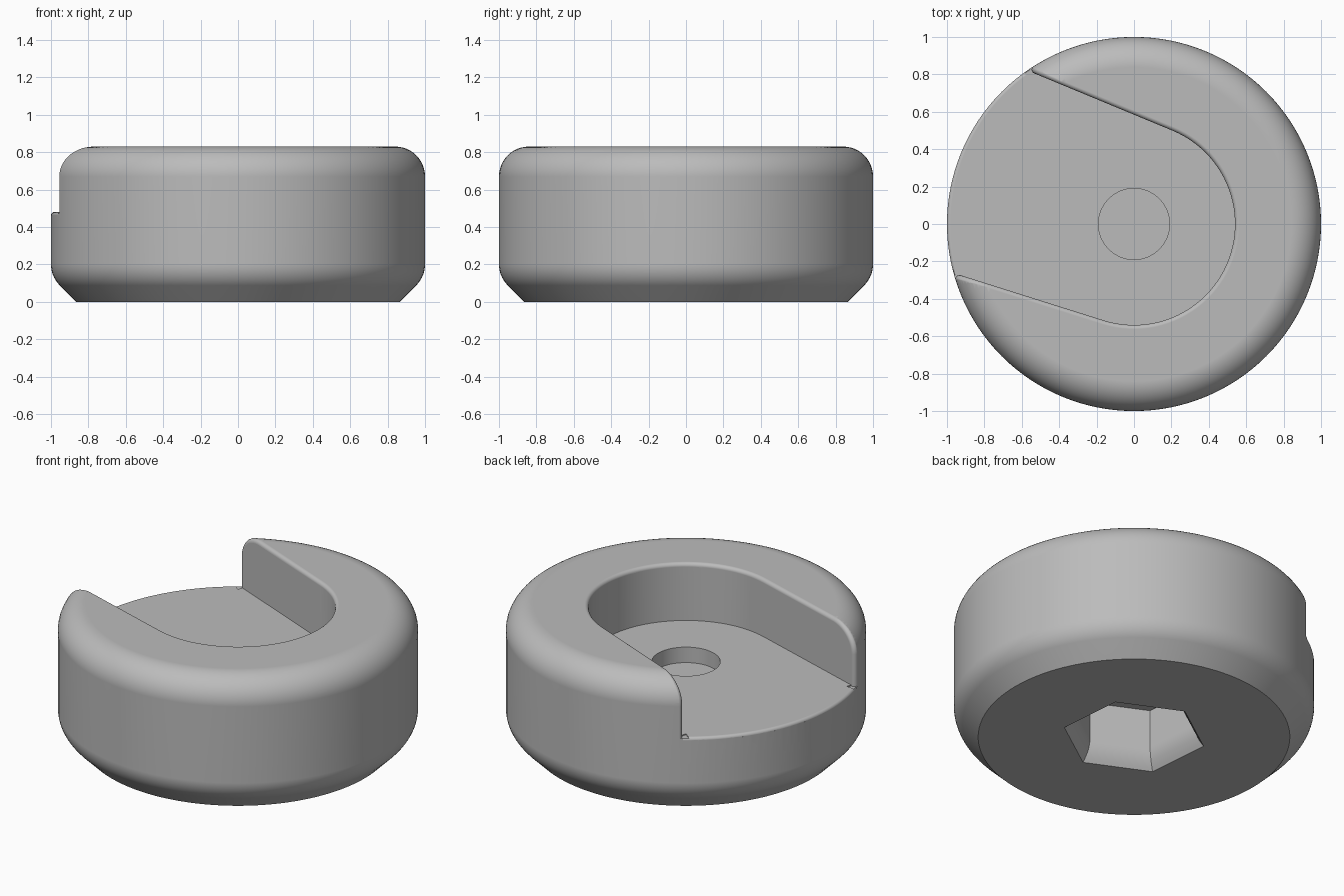
import bpy
import bmesh
from math import sin, cos, pi, radians, sqrt, tan, acos
from mathutils import Vector

if "Cube" in bpy.data.objects:
    bpy.data.objects.remove(bpy.data.objects["Cube"])

TOP, FLOOR, RIM = 0.83, 0.48, 0.16
SLOT_R, EDGE_R = 0.54, 0.022
UPPER, LOWER = radians(67.5), radians(-107.5)
UP = Vector((0, 0, 1))


def polar(angle, radius=1.0, z=0.0):
    return Vector((radius * cos(angle), radius * sin(angle), z))


def loft(name, rings):
    """Closed solid through a list of equal-length point rings."""
    bm = bmesh.new()
    rows = [[bm.verts.new(p) for p in ring] for ring in rings]
    n = len(rows[0])
    for a, b in zip(rows, rows[1:]):
        for i in range(n):
            j = (i + 1) % n
            bm.faces.new((a[i], a[j], b[j], b[i]))
    bm.faces.new(rows[0])
    bm.faces.new(rows[-1])
    bmesh.ops.recalc_face_normals(bm, faces=bm.faces)
    mesh = bpy.data.meshes.new(name)
    bm.to_mesh(mesh)
    bm.free()
    obj = bpy.data.objects.new(name, mesh)
    bpy.context.collection.objects.link(obj)
    return obj


def lathe(name, profile, sides, turn=0.0):
    return loft(name, [[polar(turn + 2 * pi * i / sides, r, z) for i in range(sides)]
                       for r, z in profile])


def rounding(name, path, r, steps=8):
    """Cutter that rounds the edge between a wall (n into solid) and a surface (N out)."""
    rings = []
    for c, n, N in path:
        dot = n.dot(N)
        t = r / tan(acos(dot) / 2)
        w = -(N - dot * n).normalized()
        start = c + w * t
        centre = start + n * r
        arc = [centre + r * (-n).slerp(N, i / steps) for i in range(steps + 1)]
        rings.append([start - n * 0.03] + arc + [arc[-1] + N * 0.02, c - n * 0.03 + N * 0.03])
    return loft(name, rings)


def wall_edge(angle, side):
    """Edge of a straight slot wall, over the rim and down to the slot floor."""
    n = polar(angle)
    d = polar(angle + side * pi / 2)
    edge = []
    for i in range(13):
        phi = pi / 2 * i / 12
        rho = 1 - RIM + RIM * sin(phi)
        p = n * SLOT_R + d * sqrt(rho ** 2 - SLOT_R ** 2)
        N = p.normalized() * sin(phi) + UP * cos(phi)
        edge.append((p + UP * (TOP - RIM + RIM * cos(phi)), n, N))
    c, n, N = edge[-1]
    edge.append((Vector((c.x, c.y, FLOOR - 0.006)), n, N))
    return edge


# Round body: chamfered foot, straight side, rounded rim
profile = [(0.865, 0)]
for i in range(9):
    a = pi / 4 * (1 - i / 8)
    profile.append((1 - RIM + RIM * cos(a), 0.201 - RIM * sin(a)))
for i in range(13):
    a = pi / 2 * i / 12
    profile.append((1 - RIM + RIM * cos(a), TOP - RIM + RIM * sin(a)))
body = lathe("round_body", profile, 128)

# Keyhole slot open to one side
arc = [LOWER + (UPPER - LOWER) * i / 48 for i in range(49)]
outline = [polar(a, SLOT_R) for a in arc]
outline.insert(0, outline[0] + polar(LOWER - pi / 2, 1.5))
outline.append(outline[-1] + polar(UPPER + pi / 2, 1.5))
slot = loft("slot_cutter", [[p + UP * z for p in outline] for z in (FLOOR, 1.0)])

# Rounded slot edge and rounded floor lip
path = wall_edge(LOWER, -1)[::-1]
path += [(polar(a, SLOT_R, TOP), polar(a), UP) for a in arc]
path += wall_edge(UPPER, 1)
slot_edge = rounding("slot_edge_cutter", path, EDGE_R)
lip_angles = [radians(124 + 72 * i / 32) for i in range(33)]
floor_lip = rounding("floor_lip_cutter",
                     [(polar(a, 1, FLOOR), -polar(a), UP) for a in lip_angles], 0.018)

# Shallow round recess in the slot floor
recess = lathe("recess_cutter", [(0.19, 0.385), (0.19, 0.6)], 64)

# Hexagonal socket underneath with a flared mouth
FLARE = 0.13
socket_profile = [(0.40, -0.05)]
for i in range(9):
    socket_profile.append((0.345 + 0.055 * (1 - i / 8) ** 2, FLARE * i / 8))
socket_profile.append((0.345, 0.36))
socket = lathe("socket_cutter", socket_profile, 6, radians(35))

# Cut everything out of the body
bpy.context.view_layer.objects.active = body
body.select_set(True)
for cutter in (slot, slot_edge, floor_lip, recess, socket):
    cutter.hide_render = True
    mod = body.modifiers.new(cutter.name, 'BOOLEAN')
    mod.operation = 'DIFFERENCE'
    mod.solver = 'EXACT'
    mod.object = cutter
    bpy.ops.object.modifier_apply(modifier=mod.name)
    bpy.data.objects.remove(cutter)

# Plain grey finish
grey = bpy.data.materials.new("plain_grey")
grey.use_nodes = True
colour = (0.5, 0.5, 0.5, 1)
grey.diffuse_color = colour
grey.node_tree.nodes["Principled BSDF"].inputs["Base Color"].default_value = colour
body.data.materials.clear()
body.data.materials.append(grey)

# Smooth curves, crisp corners
bpy.ops.object.shade_smooth_by_angle(angle=radians(30))
normals = body.modifiers.new("flat_face_normals", 'WEIGHTED_NORMAL')
normals.keep_sharp = True
